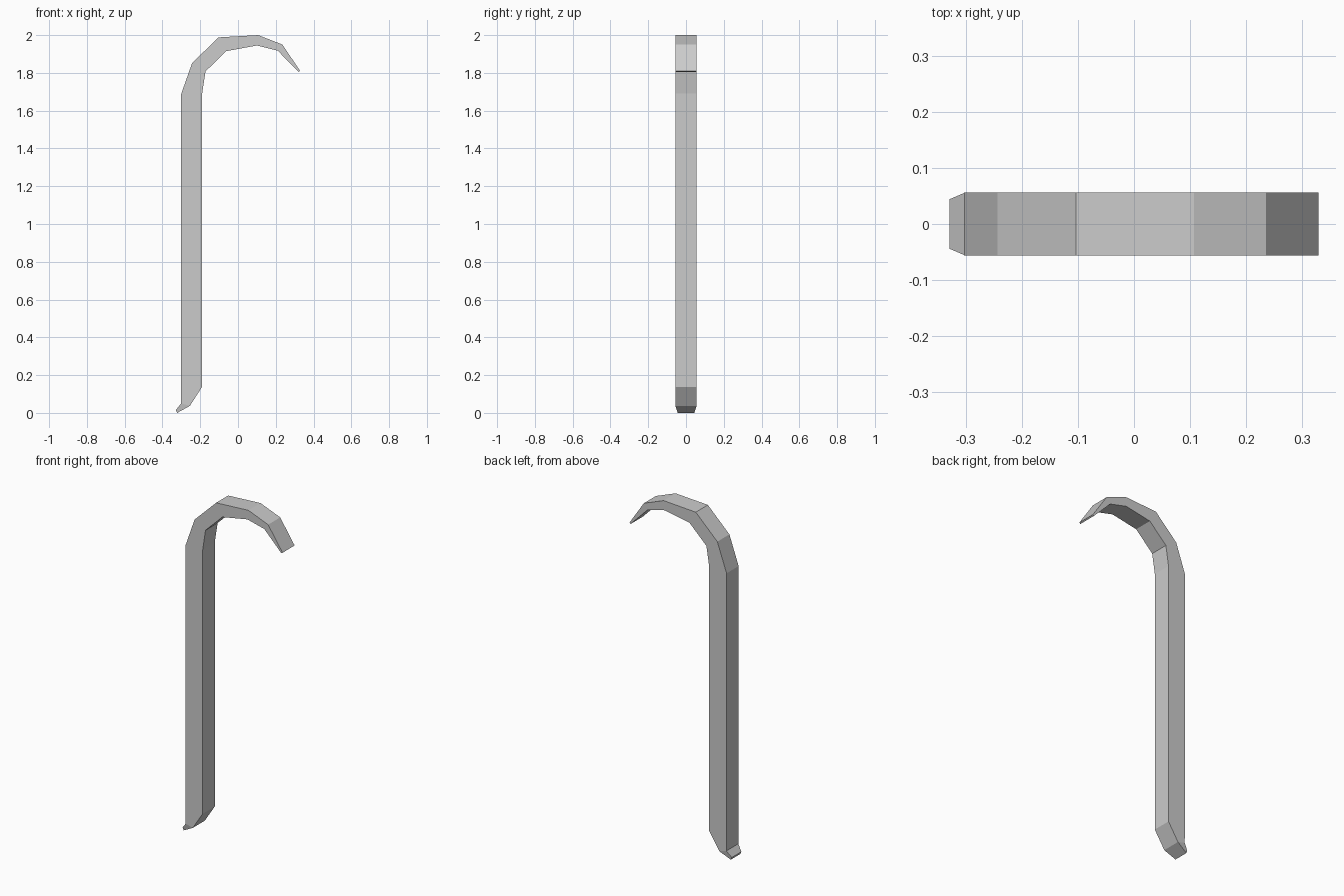
import bpy, bmesh

if "Cube" in bpy.data.objects:
    bpy.data.objects.remove(bpy.data.objects["Cube"])

HALF = 0.056

# Bar stations from hook tip to foot: outer (x, z), inner (x, z), half width
stations = [
    ((0.329, 1.81), (0.321, 1.805), HALF),
    ((0.235, 1.95), (0.21, 1.918), HALF),
    ((0.107, 2.0), (0.10, 1.945), HALF),
    ((-0.103, 1.988), (-0.062, 1.915), HALF),
    ((-0.243, 1.852), (-0.172, 1.808), HALF),
    ((-0.303, 1.682), (-0.19, 1.69), HALF),
    ((-0.303, 0.14), (-0.19, 0.138), HALF),
    ((-0.301, 0.05), (-0.255, 0.037), HALF),
    ((-0.329, 0.015), (-0.322, 0.0), 0.044),
]


def loft(name, sections):
    bm = bmesh.new()
    rings = []
    for (ox, oz), (ix, iz), w in sections:
        rings.append([bm.verts.new(p) for p in
                      ((ox, -w, oz), (ox, w, oz), (ix, w, iz), (ix, -w, iz))])
    for a, b in zip(rings, rings[1:]):
        for i in range(4):
            j = (i + 1) % 4
            bm.faces.new((a[i], a[j], b[j], b[i]))
    bm.faces.new(rings[0][::-1])
    bm.faces.new(rings[-1])
    bmesh.ops.recalc_face_normals(bm, faces=bm.faces)
    mesh = bpy.data.meshes.new(name)
    bm.to_mesh(mesh)
    bm.free()
    obj = bpy.data.objects.new(name, mesh)
    bpy.context.collection.objects.link(obj)
    return obj


# Single hooked pry bar
loft("pry_bar", stations)
